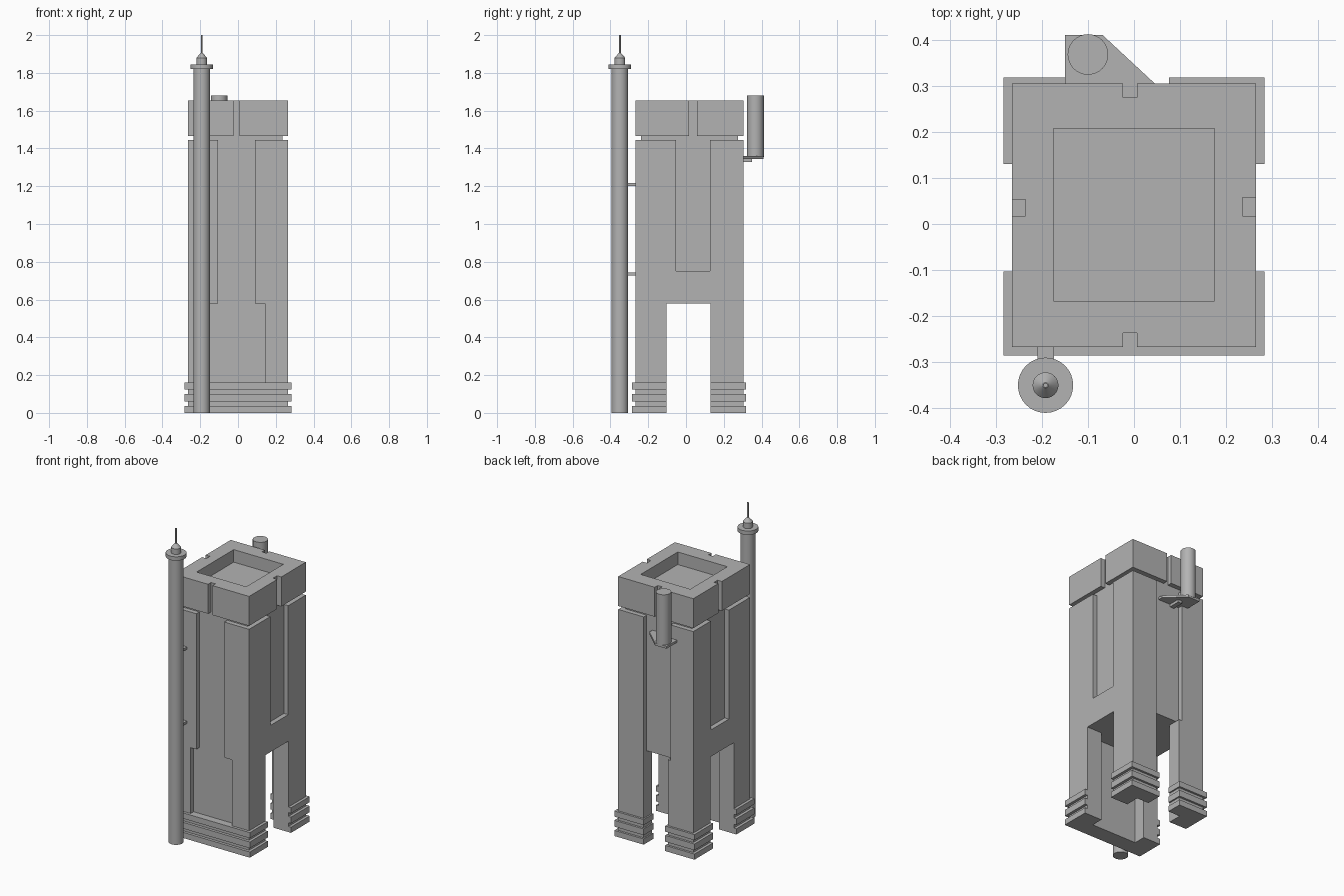
import bpy
import bmesh
from math import radians

old = bpy.data.objects.get("Cube")
if old:
    bpy.data.objects.remove(old, do_unlink=True)

grey = bpy.data.materials.new("plain grey")
grey.use_nodes = True
grey.diffuse_color = (0.45, 0.45, 0.45, 1)
grey.node_tree.nodes["Principled BSDF"].inputs["Base Color"].default_value = grey.diffuse_color


def finish(name, bm):
    bmesh.ops.recalc_face_normals(bm, faces=bm.faces)
    mesh = bpy.data.meshes.new(name)
    bm.to_mesh(mesh)
    bm.free()
    mesh.materials.append(grey)
    ob = bpy.data.objects.new(name, mesh)
    bpy.context.collection.objects.link(ob)
    return ob


def prism(name, points, z0, z1):
    """Extrude a plan outline from z0 up to z1."""
    bm = bmesh.new()
    face = bm.faces.new([bm.verts.new((x, y, z0)) for x, y in points])
    new = bmesh.ops.extrude_face_region(bm, geom=[face])["geom"]
    bmesh.ops.translate(bm, vec=(0, 0, z1 - z0),
                        verts=[v for v in new if isinstance(v, bmesh.types.BMVert)])
    return finish(name, bm)


def box(name, x0, x1, y0, y1, z0, z1):
    return prism(name, [(x0, y0), (x1, y0), (x1, y1), (x0, y1)], z0, z1)


def lathe(name, x, y, profile, sides=32):
    """Turn a list of (radius, z) around a vertical axis, closing both ends."""
    bm = bmesh.new()
    rings = []
    for r, z in profile:
        circle = bmesh.ops.create_circle(bm, segments=sides, radius=r)["verts"]
        bmesh.ops.translate(bm, verts=circle, vec=(x, y, z))
        rings.append(circle)
    for a, b in zip(rings, rings[1:]):
        for i in range(sides):
            j = (i + 1) % sides
            bm.faces.new((a[i], a[j], b[j], b[i]))
    bm.faces.new(rings[0])
    bm.faces.new(rings[-1])
    ob = finish(name, bm)
    bpy.ops.object.select_all(action="DESELECT")
    bpy.context.view_layer.objects.active = ob
    ob.select_set(True)
    bpy.ops.object.shade_smooth_by_angle(angle=radians(30))
    return ob


def carve(ob, *bounds):
    """Cut a box out of an object."""
    cutter = box("cutter", *bounds)
    cutter.hide_render = True
    mod = ob.modifiers.new("cut", "BOOLEAN")
    mod.operation = "DIFFERENCE"
    mod.solver = "EXACT"
    mod.object = cutter
    bpy.context.view_layer.objects.active = ob
    bpy.ops.object.modifier_apply(modifier=mod.name)
    bpy.data.objects.remove(cutter, do_unlink=True)


W, F, B = 0.265, -0.267, 0.305      # half width, front and back of the tower
D = 0.03                            # depth of the recesses
HIP, NECK, CAP, TOP = 0.58, 1.445, 1.467, 1.655

# Tower shaft with a tall recess on each side
shaft = box("tower_shaft", -W, W, F, B, HIP, NECK)
carve(shaft, -0.107, 0.09, F - 1, F + D, 0, 2)
carve(shaft, -0.105, 0.085, B - D, B + 1, 0, 2)
for x0, x1 in ((-1, D - W), (W - D, 1)):
    carve(shaft, x0, x1, -0.053, 0.128, 0.75, 2)

# Narrow neck and the crown with its sunken roof and grooves
box("neck", D - W, W - D, F + D, B - D, NECK, CAP)
crown = box("crown", -W, W, F, B, CAP, TOP)
carve(crown, -0.175, 0.175, -0.167, 0.207, TOP - 0.08, 2)
carve(crown, -0.024, 0.007, F - 1, F + D, 0, 2)
carve(crown, -0.024, 0.007, B - D, B + 1, 0, 2)
carve(crown, -1, D - W, 0.017, 0.053, 0, 2)
carve(crown, W - D, 1, 0.017, 0.058, 0, 2)


def front_outline(grow):
    x, y = W + grow, F - grow
    half = [(x, y), (x, -0.103), (0.16, -0.103), (0.16, -0.18)]
    return half + [(-px, py) for px, py in reversed(half)]


def back_outline(side, grow):
    x, y = W + grow, B + grow * 0.75
    inner = 0.085 - grow * 0.5
    pts = [(x, 0.13), (x, y), (inner, y), (inner, 0.22), (0.16, 0.22), (0.16, 0.13)]
    return [(side * px, py) for px, py in pts]


# Legs: one front wall with returns, and two angled back legs
wall = prism("front_legs", front_outline(0), 0, HIP)
carve(wall, -0.147, 0.143, F - 1, F + D, 0.16, 1)
for side, label in ((1, "left"), (-1, "right")):
    prism(f"back_{label}_leg", back_outline(side, 0), 0, HIP)

# Ribbed feet
for n, (z0, z1) in enumerate(((0, 0.036), (0.06, 0.1), (0.124, 0.16)), 1):
    prism(f"front_foot_band_{n}", front_outline(0.018), z0, z1)
    for side, label in ((1, "left"), (-1, "right")):
        prism(f"back_{label}_foot_band_{n}", back_outline(side, 0.018), z0, z1)

# Mast beside the front with collar, cap, aerial and wall ties
MX, MY = -0.192, -0.35
lathe("mast", MX, MY, [(0.044, 0), (0.044, 1.82), (0.06, 1.82), (0.06, 1.845),
                       (0.028, 1.845), (0.028, 1.88), (0.006, 1.905)])
lathe("aerial", MX, MY, [(0.005, 1.9), (0.005, 2)], 12)
for n, z in enumerate((0.735, 1.208), 1):
    box(f"mast_tie_{n}", -0.21, -0.174, MY + 0.03, F + D, z - 0.008, z + 0.008)

# Tank on a bracket at the back
lathe("tank", -0.1, 0.368, [(0.044, 1.355), (0.044, 1.68)])
prism("tank_bracket", [(-0.15, B - D), (-0.15, 0.41), (-0.068, 0.41),
                       (0.045, B), (0.045, B - D)], 1.345, 1.36)
box("bracket_stay", -0.07, -0.04, B - D, 0.35, 1.328, 1.345)
